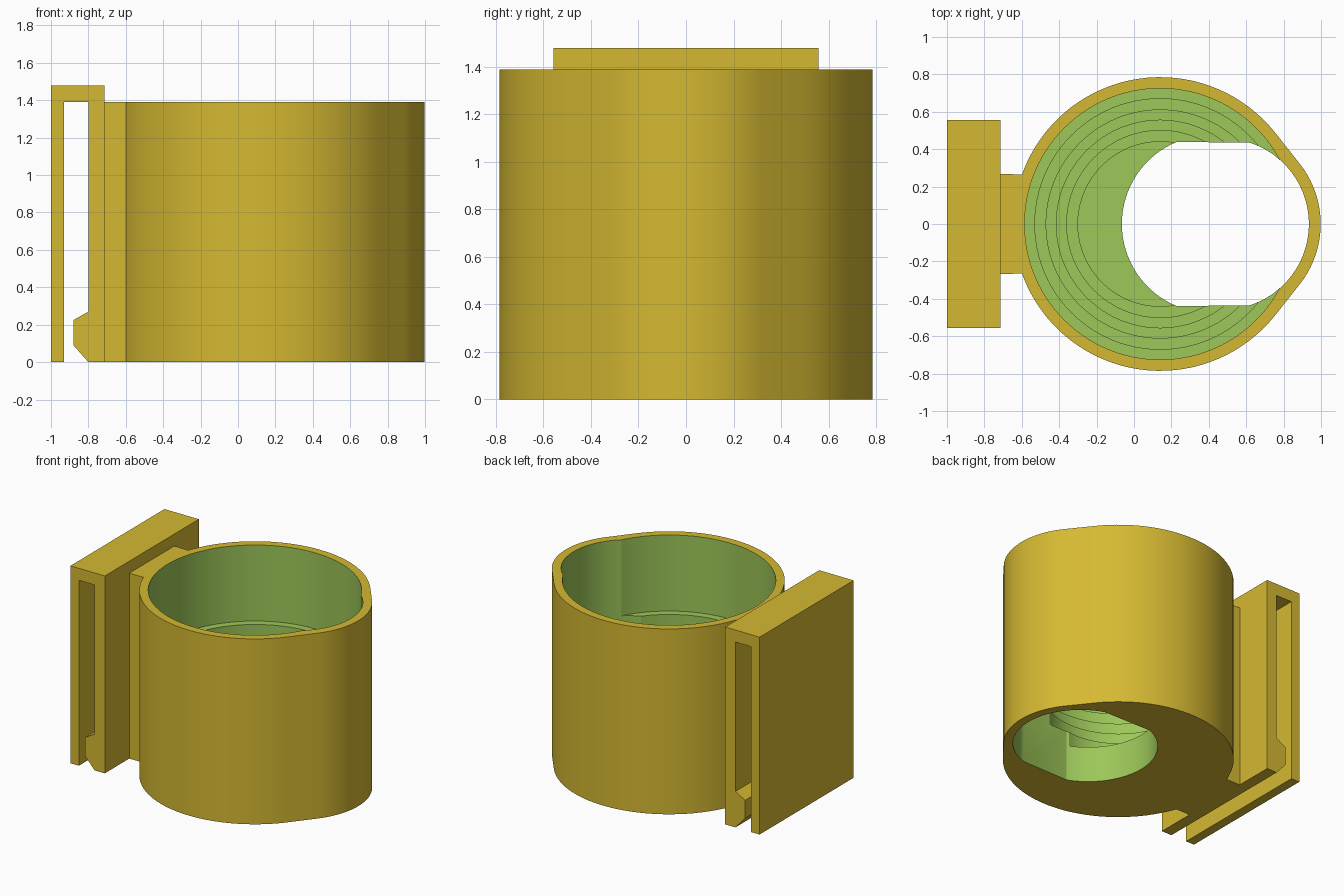
import bpy, bmesh, math

if "Cube" in bpy.data.objects:
    bpy.data.objects.remove(bpy.data.objects["Cube"])

HEIGHT = 1.39
CUP_X, CUP_R = 0.14, 0.785      # main round body
NOSE_X, NOSE_R = 0.478, 0.52    # smaller bulge on the right


def material(name, rgb):
    m = bpy.data.materials.new(name)
    m.diffuse_color = (*rgb, 1)
    m.use_nodes = True
    m.node_tree.nodes["Principled BSDF"].inputs["Base Color"].default_value = m.diffuse_color
    return m


yellow = material("mustard yellow", (0.665, 0.485, 0.032))
green = material("leaf green", (0.337, 0.571, 0.100))


def new_object(name, bm):
    bmesh.ops.recalc_face_normals(bm, faces=bm.faces)
    mesh = bpy.data.meshes.new(name)
    bm.to_mesh(mesh)
    bm.free()
    mesh.materials.append(yellow)
    obj = bpy.data.objects.new(name, mesh)
    bpy.context.collection.objects.link(obj)
    return obj


def prism(name, points, offset):
    """Extrude a closed outline of 3D points along an offset."""
    bm = bmesh.new()
    face = bm.faces.new([bm.verts.new(p) for p in points])
    ext = bmesh.ops.extrude_face_region(bm, geom=[face])
    bmesh.ops.translate(bm, vec=offset,
                        verts=[v for v in ext["geom"] if isinstance(v, bmesh.types.BMVert)])
    return new_object(name, bm)


def arc(cx, r, start, end, n, z):
    angles = [math.radians(start + (end - start) * i / n) for i in range(n + 1)]
    return [(cx + r * math.cos(a), r * math.sin(a), z) for a in angles]


def lathe(name, profile, cx, n=96):
    """Closed solid of revolution about a vertical axis at x = cx."""
    bm = bmesh.new()
    rings = [[bm.verts.new((cx + r * math.cos(2 * math.pi * i / n),
                            r * math.sin(2 * math.pi * i / n), z)) for i in range(n)]
             for r, z in profile]
    for low, high in zip(rings, rings[1:]):
        for i in range(n):
            j = (i + 1) % n
            bm.faces.new((low[i], low[j], high[j], high[i]))
    bm.faces.new(rings[0])
    bm.faces.new(rings[-1])
    return new_object(name, bm)


def cut(obj, cutter):
    mod = obj.modifiers.new("cut", 'BOOLEAN')
    mod.operation = 'DIFFERENCE'
    mod.solver = 'EXACT'
    mod.object = cutter
    bpy.context.view_layer.objects.active = obj
    bpy.ops.object.modifier_apply(modifier=mod.name)
    bpy.data.objects.remove(cutter)


# Cup body: outline wrapped around the main circle and the nose circle
t = math.degrees(math.acos((CUP_R - NOSE_R) / (NOSE_X - CUP_X)))
outline = arc(CUP_X, CUP_R, t, 360 - t, 80, 0) + arc(NOSE_X, NOSE_R, -t, t, 32, 0)
cup = prism("cup", outline, (0, 0, HEIGHT))

# Terraced cavity, widening towards the top
radii = [0.44, 0.5, 0.555, 0.61, 0.67, 0.725]
profile = []
for i, r in enumerate(radii):
    z = 0.27 + 0.11 * i
    profile += [(r, z), (r, z + 0.11 if i < 5 else HEIGHT + 0.2)]
cut(cup, lathe("cavity_cutter", profile, CUP_X))

# Flat-sided opening running through the whole height
slot = arc(0.41, 0.475, 112.4, 247.6, 32, -0.2) + arc(0.478, 0.457, -71.9, 71.9, 40, -0.2)
cut(cup, prism("slot_cutter", slot, (0, 0, HEIGHT + 0.4)))

# Interior faces are green: treads between the ends, walls facing inwards
cup.data.materials.append(green)
for f in cup.data.polygons:
    c, n = f.center, f.normal
    if abs(n.z) > 0.5:
        inside = 0.01 < c.z < HEIGHT - 0.01
    else:
        inside = n.x * (c.x - 0.45) + n.y * c.y < 0
    f.material_index = 1 if inside else 0

cup.select_set(True)
bpy.context.view_layer.objects.active = cup
bpy.ops.object.shade_smooth_by_angle(angle=math.radians(20))
cup.select_set(False)

# Belt clip: hooked channel profile swept sideways
clip = [(-1, 0), (-0.93, 0), (-0.93, 1.39), (-0.8, 1.39), (-0.8, 0.27), (-0.88, 0.225),
        (-0.88, 0.09), (-0.8, 0), (-0.715, 0), (-0.715, 1.48), (-1, 1.48)]
prism("belt_clip", [(x, -0.557, z) for x, z in clip], (0, 1.114, 0))

# Block joining the clip to the cup
block = [(-0.715, -0.267, 0), (-0.598, -0.267, 0), (-0.598, 0.267, 0), (-0.715, 0.267, 0)]
neck = arc(CUP_X, CUP_R - 0.002, 160.2, 199.8, 12, 0)
prism("connector", [block[0], block[3]] + neck, (0, 0, HEIGHT))
